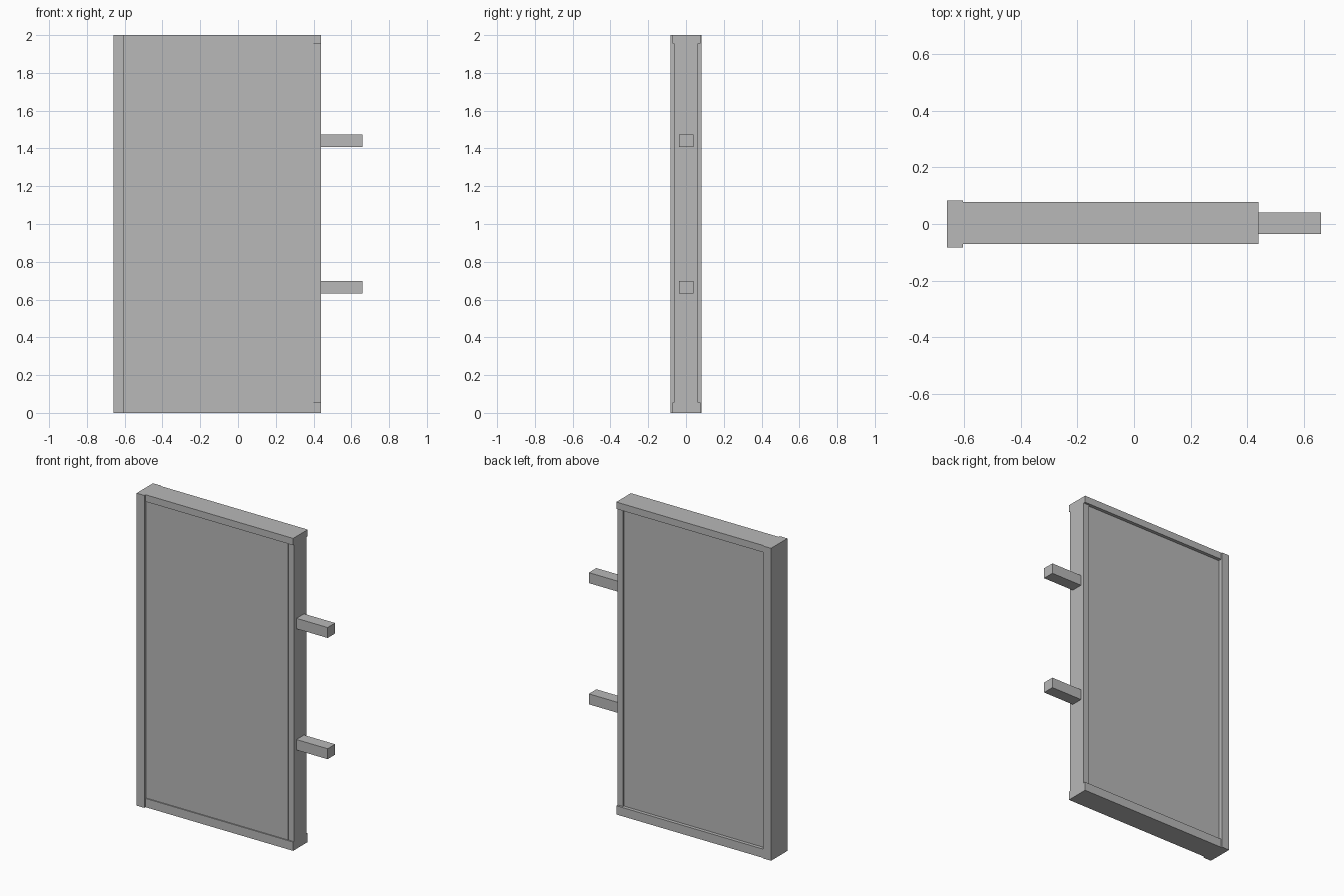
import bpy
import bmesh
from mathutils import Vector

cube = bpy.data.objects.get("Cube")
if cube:
    bpy.data.objects.remove(cube, do_unlink=True)

grey = bpy.data.materials.new("plain grey")
grey.use_nodes = True
colour = (0.48, 0.48, 0.48, 1)
grey.diffuse_color = colour
grey.node_tree.nodes["Principled BSDF"].inputs["Base Color"].default_value = colour


def box(name, x, y, z):
    """Flat-faced box from its (low, high) range on each axis."""
    bm = bmesh.new()
    bmesh.ops.create_cube(bm, size=1)
    for v in bm.verts:
        v.co = Vector([lo + (c + 0.5) * (hi - lo)
                       for c, (lo, hi) in zip(v.co, (x, y, z))])
    mesh = bpy.data.meshes.new(name)
    bm.to_mesh(mesh)
    bm.free()
    mesh.materials.append(grey)
    obj = bpy.data.objects.new(name, mesh)
    bpy.context.collection.objects.link(obj)
    return obj


LEFT, INNER, RIGHT = -0.66, -0.605, 0.44
RAIL_LOW, RAIL_HIGH = 0.056, 1.956

# Upright posts: a thick one on one side, a thinner one behind the pegs
box("thick_post", (LEFT, INNER), (-0.083, 0.083), (0, 2))
box("thin_post", (0.4, RIGHT), (-0.063, 0.064), (RAIL_LOW, RAIL_HIGH))

# Rails across the bottom and the top
for name, z in (("bottom_rail", (0, RAIL_LOW)), ("top_rail", (RAIL_HIGH, 2))):
    box(name, (INNER, RIGHT), (-0.071, 0.077), z)

# Panel set inside the frame
box("panel", (INNER, 0.4), (-0.064, 0.055), (RAIL_LOW, RAIL_HIGH))

# Pegs sticking out of the thin post
for name, z in (("lower_peg", 0.632), ("upper_peg", 1.408)):
    box(name, (RIGHT, 0.66), (-0.036, 0.04), (z, z + 0.067))
